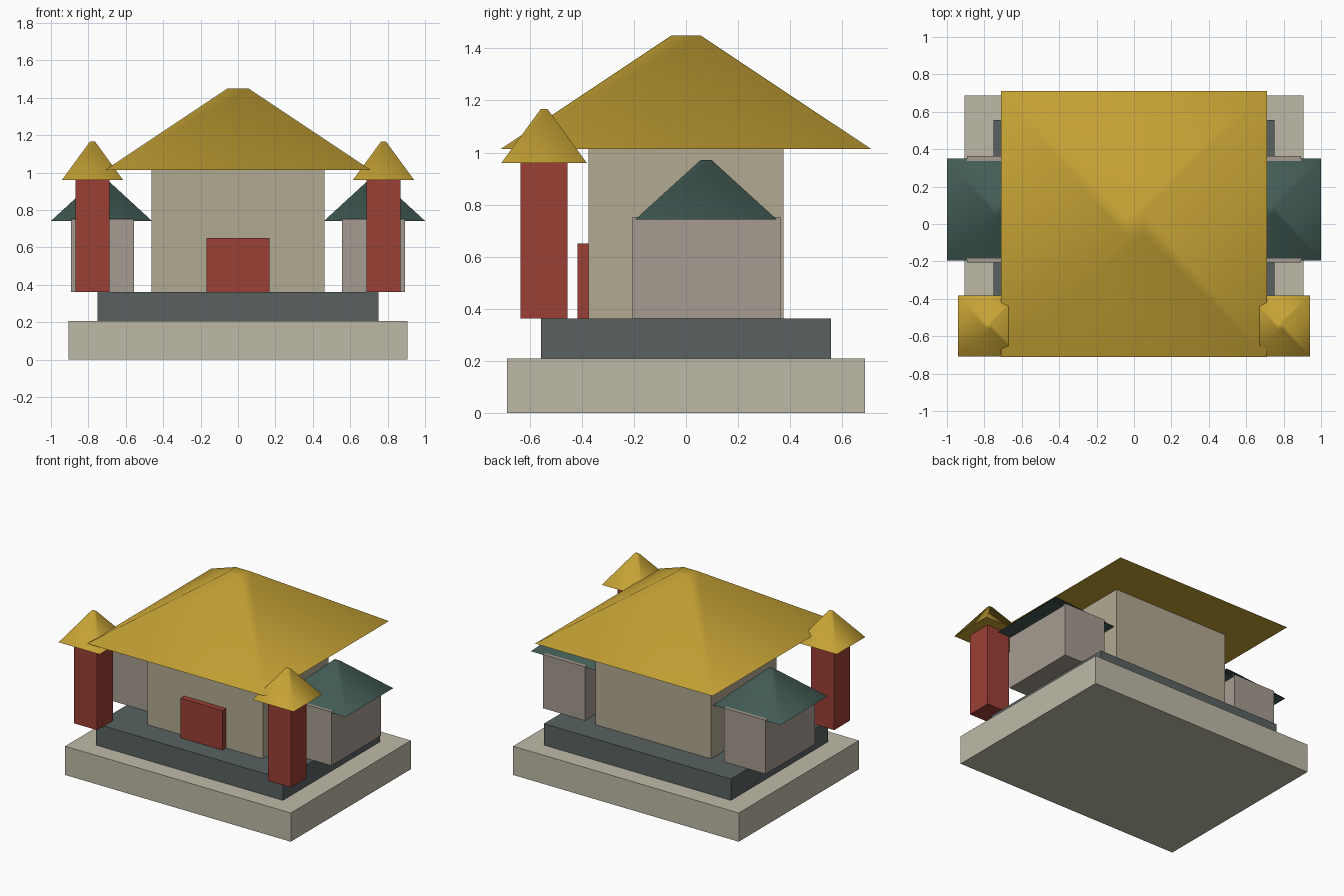
import bpy, bmesh, math

if "Cube" in bpy.data.objects:
    bpy.data.objects.remove(bpy.data.objects["Cube"])


def material(name, rgb):
    m = bpy.data.materials.new(name)
    m.diffuse_color = (*rgb, 1)
    m.use_nodes = True
    m.node_tree.nodes["Principled BSDF"].inputs["Base Color"].default_value = m.diffuse_color
    return m


STONE = material("pale_stone", (0.52, 0.49, 0.39))
SLATE = material("dark_slate", (0.10, 0.12, 0.12))
WALL = material("cream_wall", (0.45, 0.40, 0.29))
PLASTER = material("grey_plaster", (0.38, 0.33, 0.28))
RED = material("red_lacquer", (0.33, 0.05, 0.035))
GOLD = material("gold_tile", (0.56, 0.36, 0.035))
GREEN = material("green_tile", (0.055, 0.105, 0.09))


def block(name, mat, centre, half, z0, z1, top=None):
    """Four-sided solid from z0 to z1; 'top' is the half width of the upper face."""
    upper = half if top is None else (top, top)
    bm = bmesh.new()
    rings = []
    for (hx, hy), z in ((half, z0), (upper, z1)):
        rings.append([bm.verts.new((centre[0] + sx * hx, centre[1] + sy * hy, z))
                      for sx, sy in ((-1, -1), (1, -1), (1, 1), (-1, 1))])
    low, high = rings
    bm.faces.new(low[::-1])
    bm.faces.new(high)
    for i in range(4):
        j = (i + 1) % 4
        bm.faces.new((low[i], low[j], high[j], high[i]))
    mesh = bpy.data.meshes.new(name)
    bm.to_mesh(mesh)
    bm.free()
    mesh.materials.append(mat)
    obj = bpy.data.objects.new(name, mesh)
    bpy.context.collection.objects.link(obj)
    return obj


def roof(name, mat, centre, half, z0, z1, top):
    """Truncated pyramid with softly shaded hips and a crisp eave."""
    obj = block(name, mat, centre, half, z0, z1, top)
    bpy.ops.object.select_all(action='DESELECT')
    obj.select_set(True)
    bpy.context.view_layer.objects.active = obj
    bpy.ops.object.shade_smooth_by_angle(angle=math.radians(80))
    return obj


# Stepped platform
FLOOR = 0.363
block("lower_platform", STONE, (0, 0), (0.905, 0.688), 0, 0.208)
block("upper_platform", SLATE, (0, 0), (0.75, 0.557), 0.208, FLOOR)

# Main hall with door and large roof
block("main_hall", WALL, (0, 0), (0.463, 0.375), FLOOR, 1.013)
block("door", RED, (0, -0.395), (0.168, 0.022), FLOOR, 0.65)
roof("main_roof", GOLD, (0, 0), (0.712, 0.712), 1.013, 1.45, 0.056)

# Side wings and front towers, mirrored left and right
for side, s in (("left", -1), ("right", 1)):
    block(side + "_wing", PLASTER, (s * 0.725, 0.079), (0.168, 0.284), FLOOR, 0.753)
    roof(side + "_wing_roof", GREEN, (s * 0.73, 0.077), (0.27, 0.273), 0.742, 0.972, 0.02)
    block(side + "_tower", RED, (s * 0.778, -0.545), (0.092, 0.09), FLOOR, 0.963)
    roof(side + "_tower_roof", GOLD, (s * 0.778, -0.545), (0.164, 0.164), 0.96, 1.167, 0.013)
